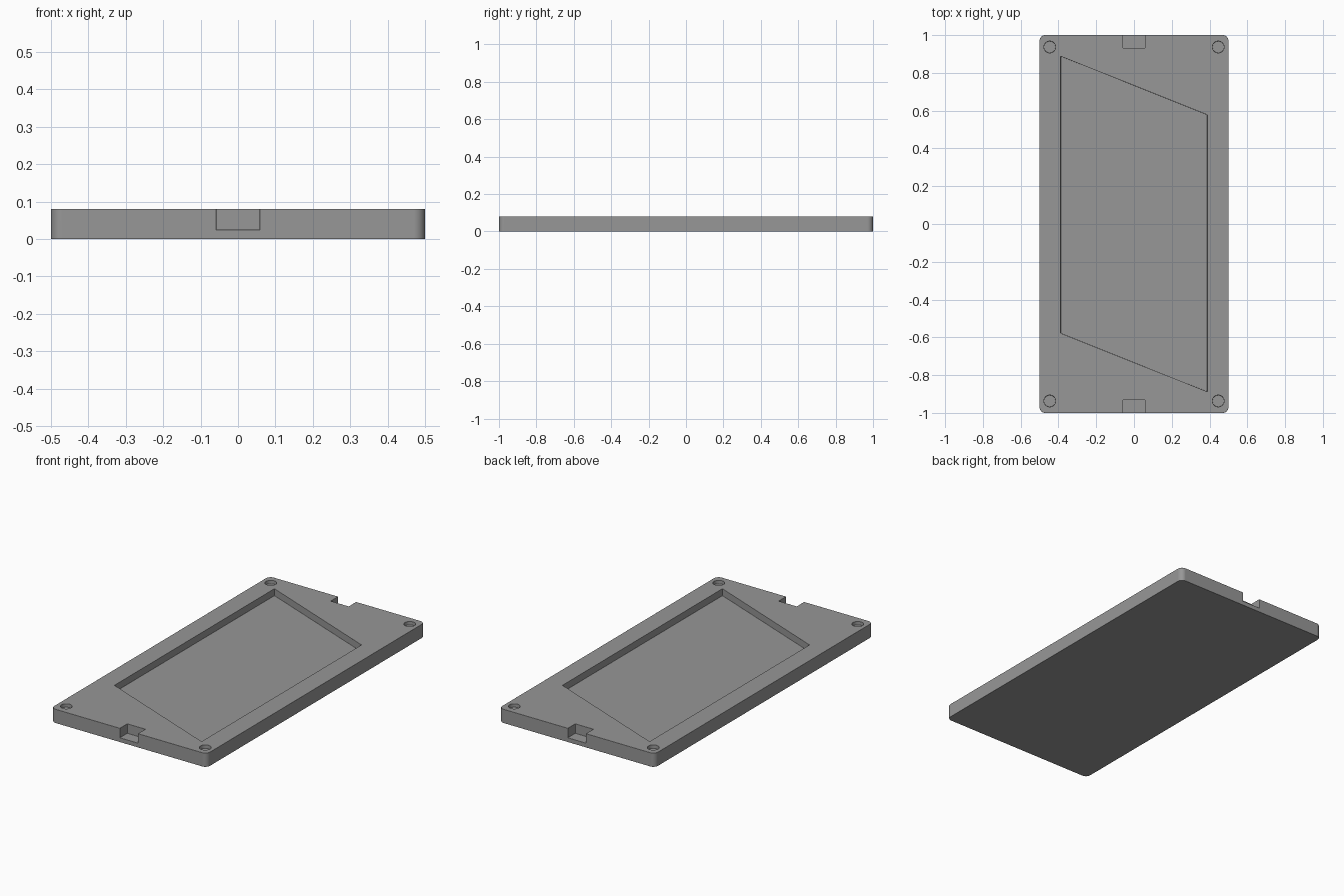
import bpy, bmesh, math

if "Cube" in bpy.data.objects:
    bpy.data.objects.remove(bpy.data.objects["Cube"])

TOP = 0.08


def prism(name, points, z0, z1):
    """Extrude a closed outline from z0 to z1."""
    bm = bmesh.new()
    face = bm.faces.new([bm.verts.new((x, y, z0)) for x, y in points])
    ext = bmesh.ops.extrude_face_region(bm, geom=[face])
    for v in ext["geom"]:
        if isinstance(v, bmesh.types.BMVert):
            v.co.z = z1
    bmesh.ops.recalc_face_normals(bm, faces=bm.faces)
    mesh = bpy.data.meshes.new(name)
    bm.to_mesh(mesh)
    bm.free()
    ob = bpy.data.objects.new(name, mesh)
    bpy.context.collection.objects.link(ob)
    return ob


def rounded_rect(hx, hy, r, n=8):
    pts = []
    for i, (sx, sy) in enumerate(((1, 1), (-1, 1), (-1, -1), (1, -1))):
        for k in range(n + 1):
            a = math.pi / 2 * (i + k / n)
            pts.append((sx * (hx - r) + r * math.cos(a), sy * (hy - r) + r * math.sin(a)))
    return pts


def circle(cx, cy, r, n=32):
    return [(cx + r * math.cos(2 * math.pi * k / n), cy + r * math.sin(2 * math.pi * k / n))
            for k in range(n)]


# Plate with rounded corners, dark grey
plate = prism("base_plate", rounded_rect(0.5, 1.0, 0.03), 0, TOP)
grey = bpy.data.materials.new("dark_grey")
grey.diffuse_color = (0.31, 0.31, 0.31, 1)
grey.use_nodes = True
grey.node_tree.nodes["Principled BSDF"].inputs["Base Color"].default_value = grey.diffuse_color
plate.data.materials.append(grey)

# Slanted pocket
cutters = [prism("pocket_cutter", [(-0.388, 0.888), (-0.388, -0.578), (0.388, -0.888), (0.388, 0.578)],
                 TOP - 0.04, 0.2)]

# End notches and corner recesses
for sy in (-1, 1):
    cutters.append(prism("notch_cutter", [(-0.058, sy * 0.932), (0.058, sy * 0.932),
                                          (0.058, sy * 1.1), (-0.058, sy * 1.1)], 0.025, 0.2))
    for sx in (-1, 1):
        cutters.append(prism("recess_cutter", circle(sx * 0.446, sy * 0.937, 0.031),
                             TOP - 0.02, 0.2))

for c in cutters:
    c.data.materials.append(grey)
    c.hide_render = True
    cut = plate.modifiers.new(c.name, 'BOOLEAN')
    cut.operation = 'DIFFERENCE'
    cut.solver = 'EXACT'
    cut.object = c

# Softened edges on the rims and all the cut-outs
bevel = plate.modifiers.new("edge_softening", 'BEVEL')
bevel.width = 0.003
bevel.segments = 2
bevel.limit_method = 'ANGLE'
bevel.angle_limit = math.radians(40)

# Bake the cuts and remove the cutters
bpy.context.view_layer.objects.active = plate
plate.select_set(True)
for m in list(plate.modifiers):
    bpy.ops.object.modifier_apply(modifier=m.name)
for c in cutters:
    bpy.data.objects.remove(c, do_unlink=True)

# Smooth rounded edges while the large faces stay flat
bpy.ops.object.shade_smooth_by_angle(angle=math.radians(50))
flat = plate.modifiers.new("flat_faces", 'WEIGHTED_NORMAL')
flat.keep_sharp = True
